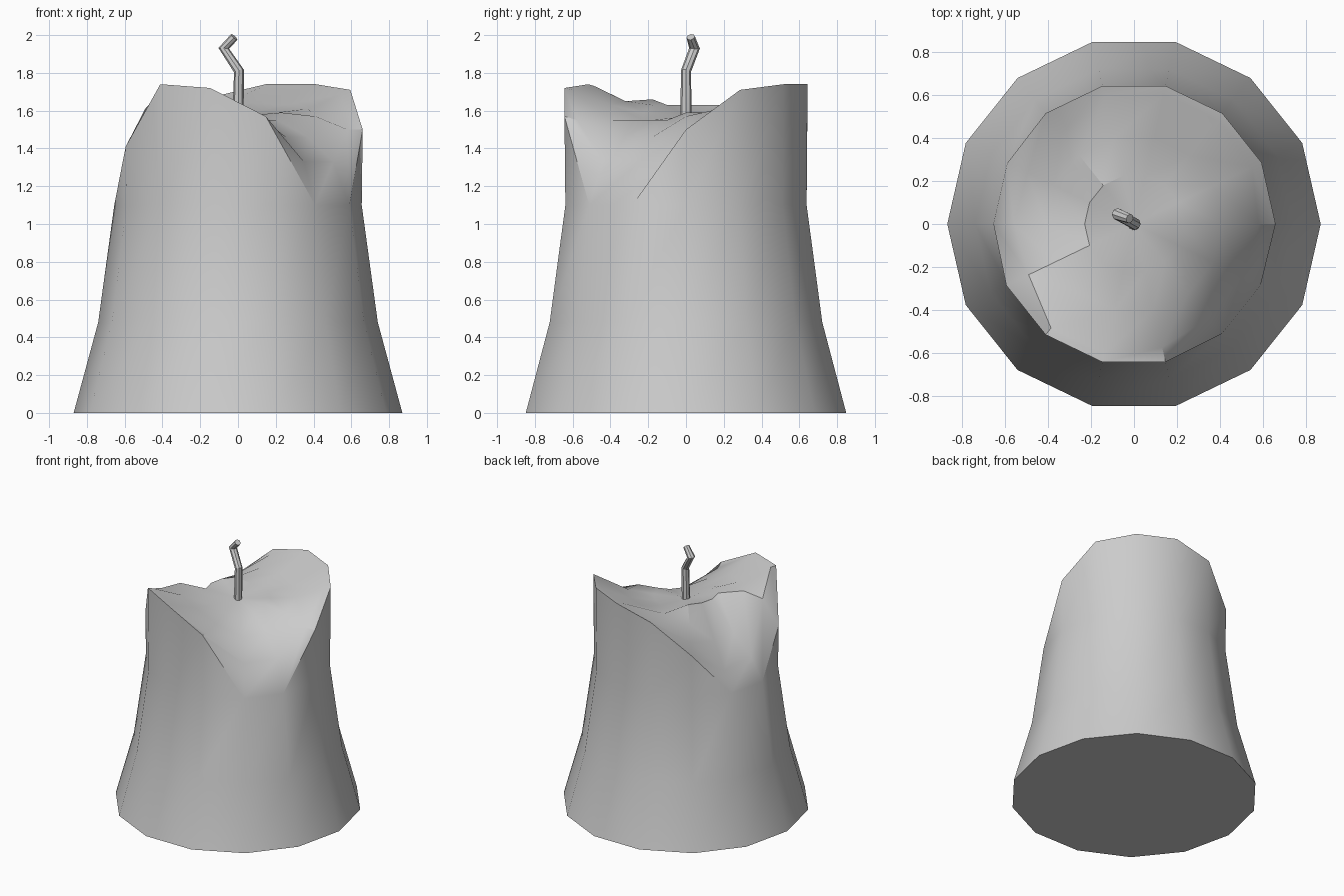
import bpy, bmesh, math

if "Cube" in bpy.data.objects:
    bpy.data.objects.remove(bpy.data.objects["Cube"])

N = 14

# --- Melted candle body: 14 spokes, flared foot, uneven rim, hollow pool ---
# per spoke: rim height, inner lip radius, inner lip height, pool height
spokes = [
    (1.50, .58, 1.50, 1.57), (1.71, .61, 1.69, 1.61), (1.74, .62, 1.73, 1.63),
    (1.74, .62, 1.73, 1.64), (1.67, .61, 1.65, 1.63), (1.43, .54, 1.48, 1.56),
    (1.10, .55, 1.23, 1.41), (1.10, .56, 1.27, 1.41), (1.41, .545, 1.61, 1.66),
    (1.74, .62, 1.73, 1.65), (1.72, .62, 1.71, 1.63), (1.57, .59, 1.55, 1.55),
    (1.10, .56, 1.33, 1.46), (1.10, .56, 1.33, 1.46),
]


def build_body():
    bm = bmesh.new()
    rings = [[] for _ in range(7)]
    for k, (rim, lip_r, lip_z, pool_z) in enumerate(spokes):
        a = 2 * math.pi * k / N
        core_z = 1.63 if 5 <= k <= 9 else 1.55 if k > 10 else 1.59
        section = [(.87, 0), (.74, .48), (.655, 1.10), (.66 if rim > 1.1 else .655, rim),
                   (lip_r, lip_z), (.41, pool_z), (.23, core_z)]
        for ring, (r, z) in zip(rings, section):
            ring.append(bm.verts.new((r * math.cos(a), r * math.sin(a), z)))
    for lo, hi in zip(rings, rings[1:]):
        for k in range(N):
            j = (k + 1) % N
            bm.faces.new((lo[k], lo[j], hi[j], hi[k]))
    centre = bm.verts.new((0, 0, 1.57))
    for k in range(N):
        bm.faces.new((rings[-1][k], rings[-1][(k + 1) % N], centre))
    bm.faces.new(rings[0][::-1])
    bmesh.ops.remove_doubles(bm, verts=bm.verts[:], dist=.001)
    bmesh.ops.recalc_face_normals(bm, faces=bm.faces[:])
    me = bpy.data.meshes.new("candle_body")
    bm.to_mesh(me)
    bm.free()
    ob = bpy.data.objects.new("candle_body", me)
    bpy.context.collection.objects.link(ob)
    return ob


# --- Crooked wick: bevelled poly curve turned to mesh ---
def build_wick():
    cu = bpy.data.curves.new("wick", 'CURVE')
    cu.dimensions = '3D'
    cu.bevel_depth = .03
    cu.bevel_resolution = 2
    cu.use_fill_caps = True
    sp = cu.splines.new('POLY')
    path = [(0, 0, 1.54, 1), (.005, 0, 1.81, .9), (-.075, .045, 1.93, .95), (-.02, .025, 1.99, .75)]
    sp.points.add(len(path) - 1)
    for p, (x, y, z, rad) in zip(sp.points, path):
        p.co = (x, y, z, 1)
        p.radius = rad
    ob = bpy.data.objects.new("wick", cu)
    bpy.context.collection.objects.link(ob)
    bpy.ops.object.select_all(action='DESELECT')
    ob.select_set(True)
    bpy.context.view_layer.objects.active = ob
    bpy.ops.object.convert(target='MESH')
    return bpy.context.object


body, wick = build_body(), build_wick()
for ob in (body, wick):
    bpy.ops.object.select_all(action='DESELECT')
    ob.select_set(True)
    bpy.context.view_layer.objects.active = ob
    bpy.ops.object.shade_smooth_by_angle(angle=math.radians(30))
